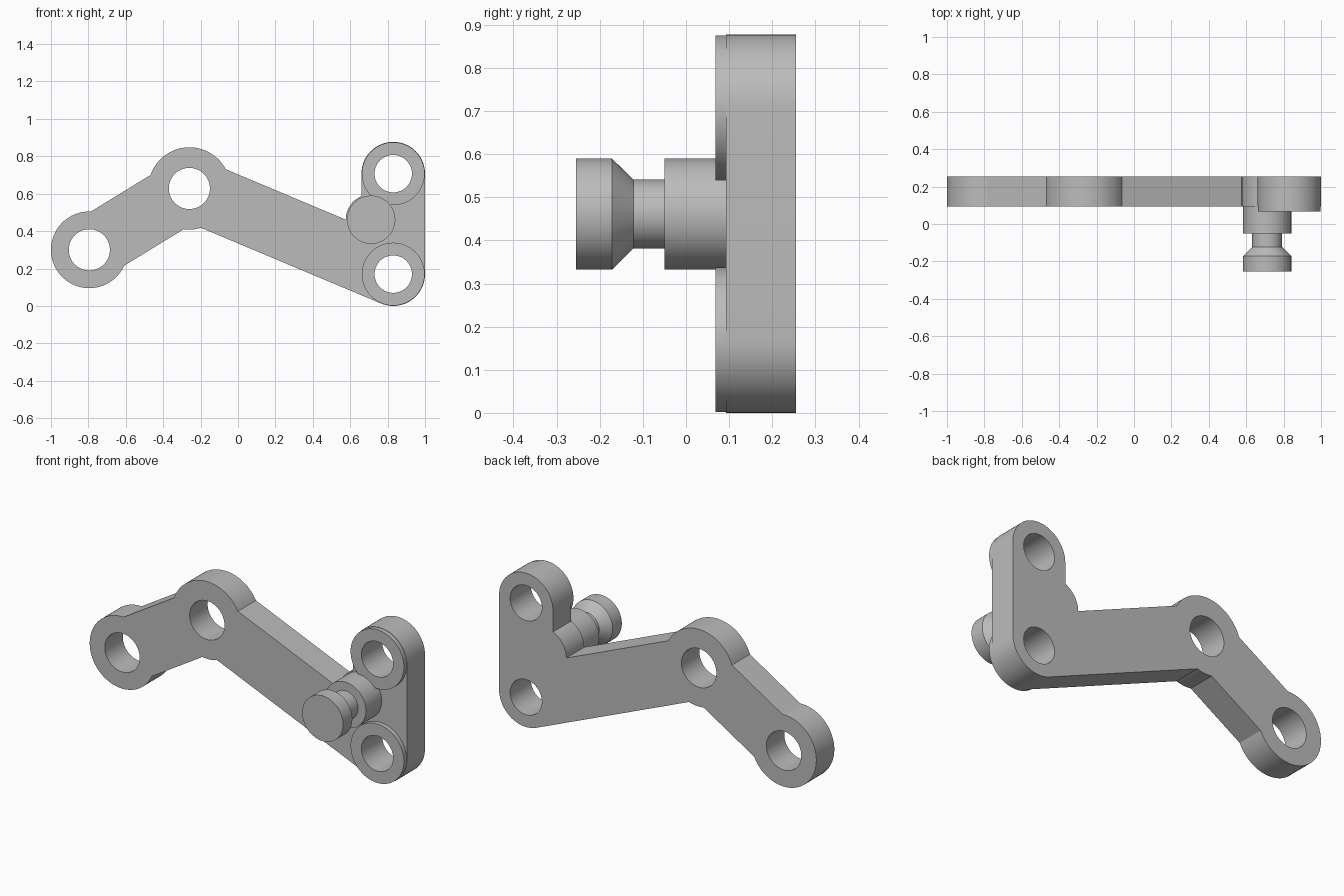
import bpy, bmesh
from math import acos, atan2, cos, sin, pi, radians, ceil
from mathutils import Matrix, Vector

if "Cube" in bpy.data.objects:
    bpy.data.objects.remove(bpy.data.objects["Cube"], do_unlink=True)

GREY = (0.5, 0.5, 0.5, 1)
steel = bpy.data.materials.new("plain grey")
steel.use_nodes = True
steel.diffuse_color = GREY
steel.node_tree.nodes["Principled BSDF"].inputs["Base Color"].default_value = GREY

# Pivot centres in (x, z), and main sizes
end_eye, elbow = Vector((-0.795, 0.3)), Vector((-0.26, 0.628))
low_eye, top_eye = Vector((0.83, 0.17)), Vector((0.83, 0.707))
pin = Vector((0.712, 0.461))
HALF, END_R, ELBOW_R, PAD_R = 0.17, 0.205, 0.22, 0.136
FRONT, BACK, BOSS_FRONT = 0.093, 0.255, 0.068


def make_object(name, bm):
    bmesh.ops.remove_doubles(bm, verts=bm.verts, dist=1e-5)
    bmesh.ops.recalc_face_normals(bm, faces=bm.faces)
    mesh = bpy.data.meshes.new(name)
    bm.to_mesh(mesh)
    bm.free()
    mesh.materials.append(steel)
    ob = bpy.data.objects.new(name, mesh)
    bpy.context.collection.objects.link(ob)
    return ob


def smooth(ob):
    bpy.ops.object.select_all(action='DESELECT')
    ob.select_set(True)
    bpy.context.view_layer.objects.active = ob
    bpy.ops.object.shade_smooth_by_angle(angle=radians(30))


def lathe(name, centre, profile):
    """Turn a (radius, y) profile about a front-to-back axis."""
    bm = bmesh.new()
    verts = [bm.verts.new((centre.x + r, y, centre.y)) for r, y in profile]
    edges = [bm.edges.new(pair) for pair in zip(verts, verts[1:])]
    bmesh.ops.spin(bm, geom=verts + edges, cent=(centre.x, 0, centre.y),
                   axis=(0, 1, 0), angle=2 * pi, steps=72)
    return make_object(name, bm)


def arc(centre, r, start, end):
    """Counter-clockwise arc points between two angles."""
    sweep = (end - start) % (2 * pi)
    n = max(3, ceil(sweep / radians(5)))
    return [centre + r * Vector((cos(start + sweep * i / n), sin(start + sweep * i / n)))
            for i in range(n + 1)]


# Lever plate outline: arms tangent to or running into round eyes
d1, d2 = elbow - end_eye, low_eye - elbow
up1, up2 = atan2(d1.y, d1.x) + pi / 2, atan2(d2.y, d2.x) + pi / 2
bite_end, bite_elbow = acos(HALF / END_R), acos(HALF / ELBOW_R)
pad_top = acos((low_eye.x - HALF - pin.x) / PAD_R)
pad_rise = (pin - low_eye).dot(Vector((cos(up2), sin(up2)))) - HALF
outline = (arc(low_eye, HALF, up2 + pi, 0)
           + arc(top_eye, HALF, 0, pi)
           + arc(pin, PAD_R, pad_top, up2 + pi - acos(pad_rise / PAD_R))
           + arc(elbow, ELBOW_R, up2 - bite_elbow, up1 + bite_elbow)
           + arc(end_eye, END_R, up1 - bite_end, up1 + pi + bite_end)
           + arc(elbow, ELBOW_R, up1 + pi - bite_elbow, up2 + pi + bite_elbow))
bm = bmesh.new()
face = bm.faces.new([bm.verts.new((p.x, FRONT, p.y)) for p in outline])
new = bmesh.ops.extrude_face_region(bm, geom=[face], use_keep_orig=True)["geom"]
bmesh.ops.translate(bm, vec=(0, BACK - FRONT, 0),
                    verts=[g for g in new if isinstance(g, bmesh.types.BMVert)])
plate = make_object("lever_plate", bm)

# Bore the four eyes through the plate
bores = ((end_eye, 0.11), (elbow, 0.11), (low_eye, 0.1), (top_eye, 0.1))
for centre, r in bores:
    cutter = lathe("bore_cutter", centre, [(0, -0.1), (r, -0.1), (r, 0.5), (0, 0.5)])
    cutter.hide_render = True
    mod = plate.modifiers.new("bore", 'BOOLEAN')
    mod.operation, mod.solver, mod.object = 'DIFFERENCE', 'EXACT', cutter
    bpy.context.view_layer.objects.active = plate
    bpy.ops.object.modifier_apply(modifier=mod.name)
    bpy.data.objects.remove(cutter, do_unlink=True)
smooth(plate)

# Raised rings around the two right-hand eyes
for name, centre in (("lower_boss", low_eye), ("upper_boss", top_eye)):
    smooth(lathe(name, centre, [(0.1, FRONT), (0.1, BOSS_FRONT),
                                (0.168, BOSS_FRONT), (0.168, FRONT)]))

# Grooved pin with a flared head
smooth(lathe("grooved_pin", pin, [
    (0, FRONT + 0.01), (0.129, FRONT + 0.01), (0.129, -0.05), (0.08, -0.05),
    (0.08, -0.122), (0.129, -0.172), (0.129, -0.255), (0, -0.255)]))
